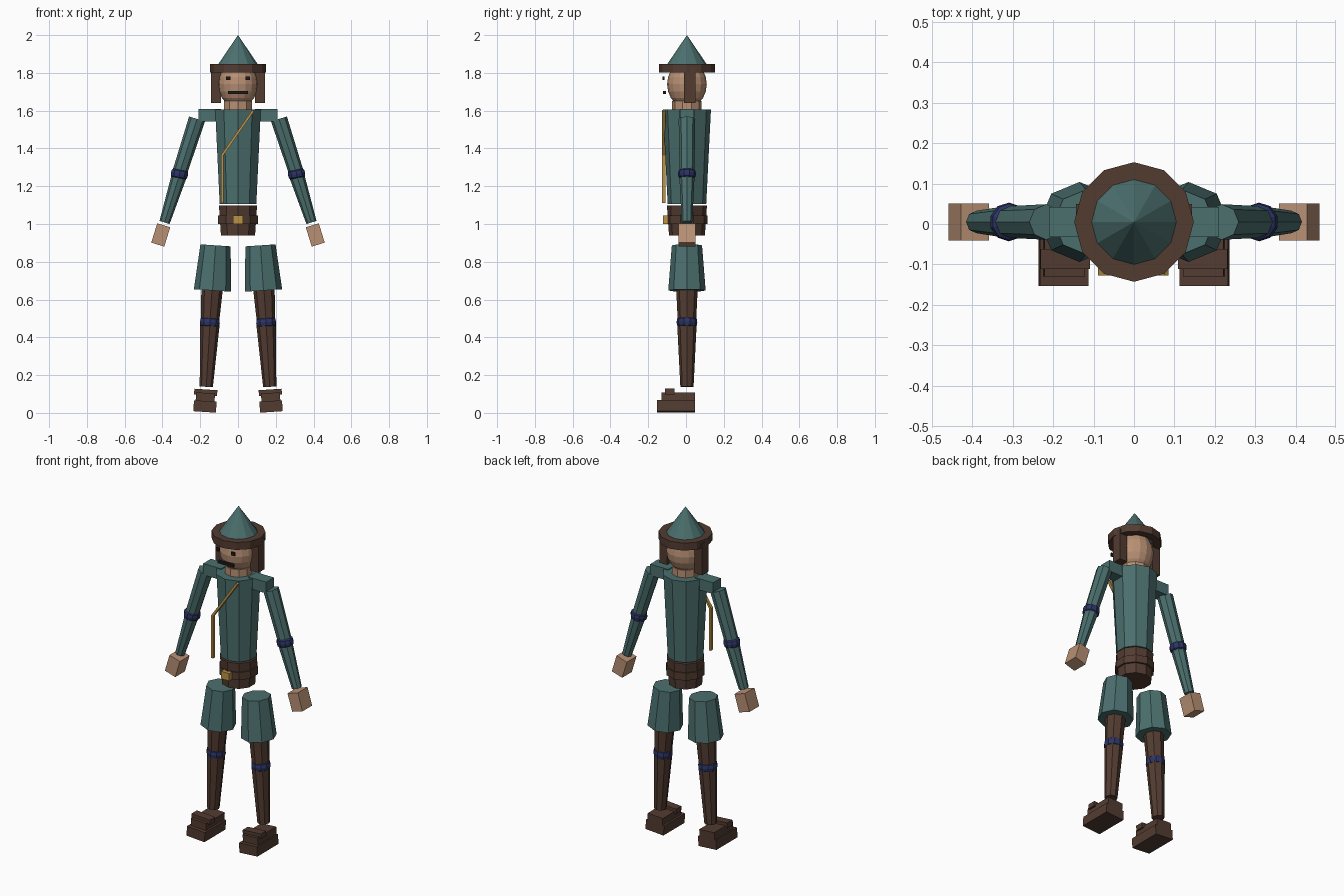
import bpy, bmesh
from math import sin, cos, pi, atan2, hypot, radians
from mathutils import Matrix, Vector

if "Cube" in bpy.data.objects:
    bpy.data.objects.remove(bpy.data.objects["Cube"])

CY = 0.005  # common centre line of the body in y


def material(name, col):
    m = bpy.data.materials.new(name)
    m.diffuse_color = (*col, 1)
    m.use_nodes = True
    m.node_tree.nodes["Principled BSDF"].inputs["Base Color"].default_value = m.diffuse_color
    return m


TEAL = material("teal cloth", (0.07, 0.16, 0.155))
BROWN = material("brown leather", (0.085, 0.045, 0.031))
SKIN = material("skin", (0.48, 0.28, 0.175))
BLUE = material("blue band", (0.025, 0.034, 0.13))
GOLD = material("gold", (0.5, 0.29, 0.06))
DARK = material("dark face", (0.012, 0.01, 0.01))


def finish(name, bm, mat, loc, tilt=0):
    """Turn a bmesh into a placed object; tilt is about y."""
    bmesh.ops.remove_doubles(bm, verts=bm.verts, dist=1e-5)
    bmesh.ops.recalc_face_normals(bm, faces=bm.faces)
    me = bpy.data.meshes.new(name)
    bm.to_mesh(me)
    bm.free()
    me.materials.append(mat)
    ob = bpy.data.objects.new(name, me)
    ob.location = loc
    ob.rotation_euler = (0, tilt, 0)
    bpy.context.collection.objects.link(ob)
    return ob


def lathe(name, profile, n, mat, loc, tilt=0, ring=False):
    """Revolve (radius, z) points; solid with end caps, or a closed ring."""
    bm = bmesh.new()
    rows = [[bm.verts.new((-r * sin(2 * pi * i / n), r * cos(2 * pi * i / n), z))
             for i in range(n)] for r, z in profile]
    pairs = list(zip(rows, rows[1:]))
    if ring:
        pairs.append((rows[-1], rows[0]))
    else:
        bm.faces.new(rows[0])
        bm.faces.new(rows[-1])
    for a, b in pairs:
        for i in range(n):
            j = (i + 1) % n
            bm.faces.new((a[i], a[j], b[j], b[i]))
    return finish(name, bm, mat, loc, tilt)


def limb(name, p0, p1, r0, r1, n, mat):
    """Tapered segment between two (x, z) points."""
    dx, dz = p1[0] - p0[0], p1[1] - p0[1]
    return lathe(name, [(r0, 0), (r1, hypot(dx, dz))], n, mat,
                 (p0[0], CY, p0[1]), atan2(dx, dz))


def box(name, size, loc, mat, tilt=0):
    bm = bmesh.new()
    bmesh.ops.create_cube(bm, size=1)
    bmesh.ops.scale(bm, vec=size, verts=bm.verts)
    return finish(name, bm, mat, loc, tilt)


def band(name, x, z, r, h, tilt):
    """Rounded joint band."""
    prof = [(r * 0.75, -h), (r * 0.94, -h * 0.7), (r, 0), (r * 0.94, h * 0.7), (r * 0.75, h)]
    return lathe(name, prof, 10, BLUE, (x, CY, z), tilt)


# Hat
lathe("hat_cone", [(0.112, 1.825), (0.112, 1.835), (0.0001, 2.0)], 12, TEAL, (0, CY, 0))
lathe("hat_brim", [(0.148, 1.802), (0.148, 1.847), (0.105, 1.847), (0.105, 1.802)],
      12, BROWN, (0, CY, 0), ring=True)

# Head and neck
bm = bmesh.new()
bmesh.ops.create_uvsphere(bm, u_segments=16, v_segments=10, radius=1)
bmesh.ops.scale(bm, vec=(0.105, 0.105, 0.125), verts=bm.verts)
finish("head", bm, SKIN, (0, CY, 1.74))
lathe("neck", [(0.078, 1.58), (0.078, 1.65)], 10, SKIN, (0, CY, 0))
box("mouth", (0.105, 0.016, 0.015), (0, -0.114, 1.697), DARK)

# Torso, hips, belt
lathe("torso", [(0.102, 1.105), (0.127, 1.605)], 10, TEAL, (0, CY, 0))
lathe("hips", [(0.095, 0.94), (0.106, 1.098)], 10, BROWN, (0, CY, 0))
lathe("belt", [(0.11, 1.0), (0.11, 1.045)], 10, BROWN, (0, CY, 0))
box("belt_buckle", (0.055, 0.03, 0.045), (0, -0.108, 1.022), GOLD)

# Chest strap: square section swept along a bent path
bm = bmesh.new()
path = [(0.08, 1.60), (-0.083, 1.365), (-0.083, 1.11)]
offsets = [(0.005, -0.004), (0.0065, -0.002), (0.0065, 0)]
rows = []
for (x, z), (ox, oz) in zip(path, offsets):
    rows.append([bm.verts.new((x + s * ox, y, z + s * oz))
                 for s, y in ((-1, -0.127), (1, -0.127), (1, -0.109), (-1, -0.109))])
for a, b in zip(rows, rows[1:]):
    for i in range(4):
        j = (i + 1) % 4
        bm.faces.new((a[i], a[j], b[j], b[i]))
bm.faces.new(rows[0])
bm.faces.new(rows[-1])
finish("chest_strap", bm, GOLD, (0, 0, 0))

# Paired parts
for s, side in ((-1, "right"), (1, "left")):
    # Face and hair
    box(side + "_eye", (0.024, 0.01, 0.02), (s * 0.052, -0.12, 1.772), DARK)
    box(side + "_hair", (0.052, 0.06, 0.19), (s * 0.117, 0.02, 1.735), BROWN)

    # Arm
    arm_tilt = -s * radians(17)
    box(side + "_shoulder", (0.12, 0.074, 0.068), (s * 0.15, CY, 1.576), TEAL)
    limb(side + "_upper_arm", (s * 0.315, 1.253), (s * 0.217, 1.556), 0.039, 0.044, 8, TEAL)
    band(side + "_elbow_band", s * 0.31, 1.265, 0.048, 0.024, arm_tilt * 0.6)
    limb(side + "_forearm", (s * 0.389, 1.008), (s * 0.313, 1.25), 0.028, 0.04, 8, TEAL)
    box(side + "_hand", (0.072, 0.092, 0.107), (s * 0.409, CY, 0.942), SKIN, arm_tilt)

    # Leg
    leg_tilt = -s * radians(3.8)
    limb(side + "_short", (s * 0.135, 0.648), (s * 0.119, 0.887), 0.099, 0.08, 8, TEAL)
    limb(side + "_knee", (s * 0.148, 0.49), (s * 0.137, 0.66), 0.049, 0.057, 8, BROWN)
    band(side + "_knee_band", s * 0.149, 0.48, 0.055, 0.026, leg_tilt)
    limb(side + "_shin", (s * 0.168, 0.138), (s * 0.148, 0.48), 0.035, 0.052, 8, BROWN)

    # Shoe
    box(side + "_shoe_sole", (0.12, 0.201, 0.058), (s * 0.175, -0.0525, 0.034), BROWN, leg_tilt)
    box(side + "_shoe_upper", (0.1, 0.178, 0.045), (s * 0.173, -0.041, 0.083), BROWN, leg_tilt)
    box(side + "_shoe_strap", (0.122, 0.05, 0.03), (s * 0.171, -0.087, 0.109), BROWN, leg_tilt)
